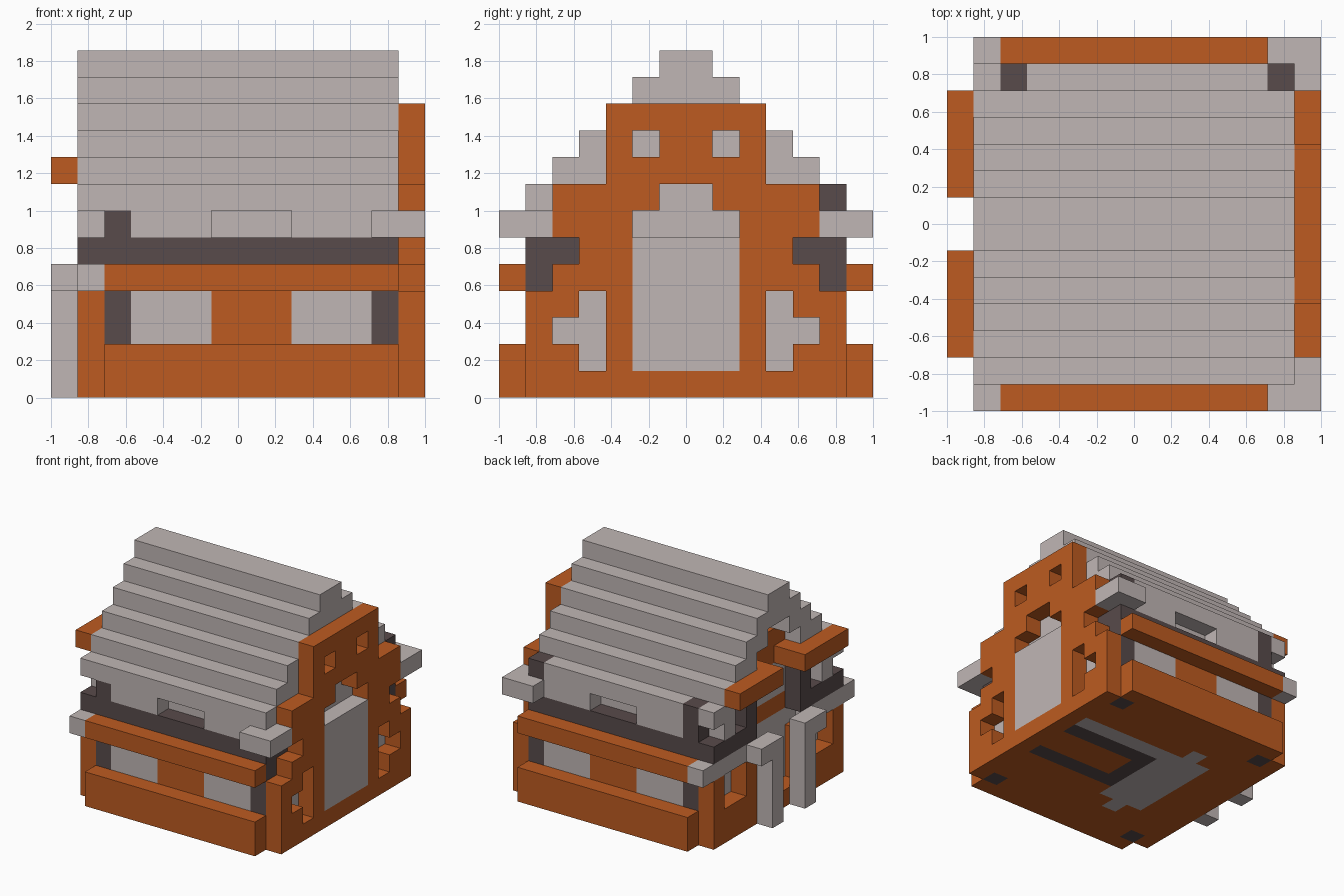
import bpy, bmesh
from mathutils import Vector

cube = bpy.data.objects.get("Cube")
if cube:
    bpy.data.objects.remove(cube)

U = 1 / 7          # block size
cells = {}         # (x, y, z) -> part name
part_material = {}


def material(name, rgb):
    m = bpy.data.materials.new(name)
    m.use_nodes = True
    m.diffuse_color = (*rgb, 1)
    m.node_tree.nodes["Principled BSDF"].inputs["Base Color"].default_value = (*rgb, 1)
    return m


GREY = material("warm grey", (0.53, 0.47, 0.46))
ORANGE = material("burnt orange", (0.51, 0.105, 0.015))
DARK = material("dark brown", (0.098, 0.07, 0.07))


def fill(part, mat, x, y, z):
    """Fill a box of blocks; the latest part wins."""
    part_material[part] = mat
    for i in range(*x):
        for j in range(*y):
            for k in range(*z):
                cells[i, j, k] = part


def pair(part, mat, x, y, z):
    """Fill a box and its twin on the other side of y = 0."""
    fill(part, mat, x, y, z)
    fill(part, mat, x, (-y[1], -y[0]), z)


def carve(x, y, z):
    for side in (y, (-y[1], -y[0])):
        for i in range(*x):
            for j in range(*side):
                for k in range(*z):
                    cells.pop((i, j, k), None)


# Floor with inlaid path
fill("floor", ORANGE, (-6, 6), (-6, 6), (0, 1))
fill("floor_path", GREY, (-3, 0), (-3, 3), (0, 1))
fill("floor_path", GREY, (-2, -1), (-4, 4), (0, 1))
fill("floor_path", GREY, (0, 6), (2, 3), (0, 1))
pair("floor_border", DARK, (0, 6), (1, 2), (0, 1))
fill("floor_border", DARK, (0, 1), (-2, 2), (0, 1))

# Plaster core and stepped attic
fill("inner_walls", GREY, (-4, 6), (-5, 5), (1, 8))
for z, half in ((8, 4), (9, 3), (10, 2), (11, 1)):
    fill("attic", GREY, (-4, 6), (-half, half), (z, z + 1))

# Stepped roof, open at the porch end
for step in range(6):
    z = 12 - step
    pair("roof", GREY, (-6, 6), (max(0, step - 1), step + 1), (z, z + 1))

# Front and back walls
pair("long_wall", ORANGE, (-5, 6), (5, 6), (0, 5))
for x in ((-4, -1), (2, 5)):
    pair("window_panels", GREY, x, (5, 6), (2, 4))
    pair("eaves_panels", GREY, x, (5, 6), (6, 7))
pair("wall_beam", DARK, (-6, 6), (5, 6), (5, 6))
pair("base_ledge", ORANGE, (-5, 6), (6, 7), (0, 2))
pair("middle_rail", ORANGE, (-5, 6), (6, 7), (4, 5))

# Corner posts; the back ones break through the roof
for x in (-5, 5):
    pair("corner_posts", DARK, (x, x + 1), (5, 6), (0, 7))
    fill("corner_posts", DARK, (x, x + 1), (5, 6), (7, 8))
pair("corner_posts", DARK, (5, 6), (4, 6), (5, 6))

# Stepped gable with windows and a door
for half, z in ((6, (0, 4)), (5, (4, 5)), (4, (5, 6)), (5, (6, 8)), (3, (8, 11))):
    fill("gable", ORANGE, (6, 7), (-half, half), z)
carve((6, 7), (1, 2), (9, 10))
carve((6, 7), (3, 4), (1, 4))
carve((6, 7), (4, 5), (2, 3))
carve((6, 7), (0, 2), (6, 7))
carve((6, 7), (0, 1), (7, 8))
fill("door", GREY, (6, 7), (-2, 2), (1, 6))
pair("eaves_brackets", GREY, (6, 7), (5, 7), (6, 7))
pair("eaves_brackets", GREY, (5, 6), (6, 7), (6, 7))

# Porch end wall with windows
pair("porch_wall", ORANGE, (-6, -5), (2, 6), (0, 4))
carve((-6, -5), (3, 5), (2, 4))
fill("porch_back", GREY, (-5, -4), (-5, 5), (1, 8))
fill("porch_crossbar", ORANGE, (-5, -4), (-2, 2), (5, 6))
fill("porch_gable", ORANGE, (-5, -4), (-3, 3), (8, 10))
pair("porch_rail", GREY, (-6, -5), (3, 7), (4, 5))
pair("porch_frame", DARK, (-6, -5), (3, 6), (5, 6))
pair("porch_frame", DARK, (-6, -5), (2, 3), (5, 8))
pair("porch_infill", GREY, (-6, -5), (4, 5), (6, 7))

# Porch posts and barge beams
pair("porch_posts", GREY, (-7, -6), (1, 2), (0, 5))
pair("porch_posts", GREY, (-7, -6), (2, 3), (4, 5))
pair("barge_beams", ORANGE, (-7, -6), (1, 5), (8, 9))
pair("barge_beams", ORANGE, (-6, -5), (1, 3), (8, 9))


def build(part):
    """Skin the exposed sides of one part's blocks."""
    bm = bmesh.new()
    for cell, owner in cells.items():
        if owner != part:
            continue
        centre = Vector(cell) + Vector((0.5, 0.5, 0.5))
        for axis in range(3):
            for sign in (-1, 1):
                near = list(cell)
                near[axis] += sign
                if tuple(near) in cells:
                    continue
                n, a, b = Vector(), Vector(), Vector()
                n[axis] = sign / 2
                a[(axis + 1) % 3] = 0.5
                b[(axis + 2) % 3] = sign / 2
                loop = (-a - b, a - b, a + b, b - a)
                bm.faces.new([bm.verts.new((centre + n + c) * U) for c in loop])
    if bm.faces:
        bmesh.ops.remove_doubles(bm, verts=bm.verts, dist=0.001)
        bmesh.ops.dissolve_limit(bm, angle_limit=0.01, verts=bm.verts, edges=bm.edges)
        mesh = bpy.data.meshes.new(part)
        bm.to_mesh(mesh)
        mesh.materials.append(part_material[part])
        bpy.context.collection.objects.link(bpy.data.objects.new(part, mesh))
    bm.free()


for name in part_material:
    build(name)
